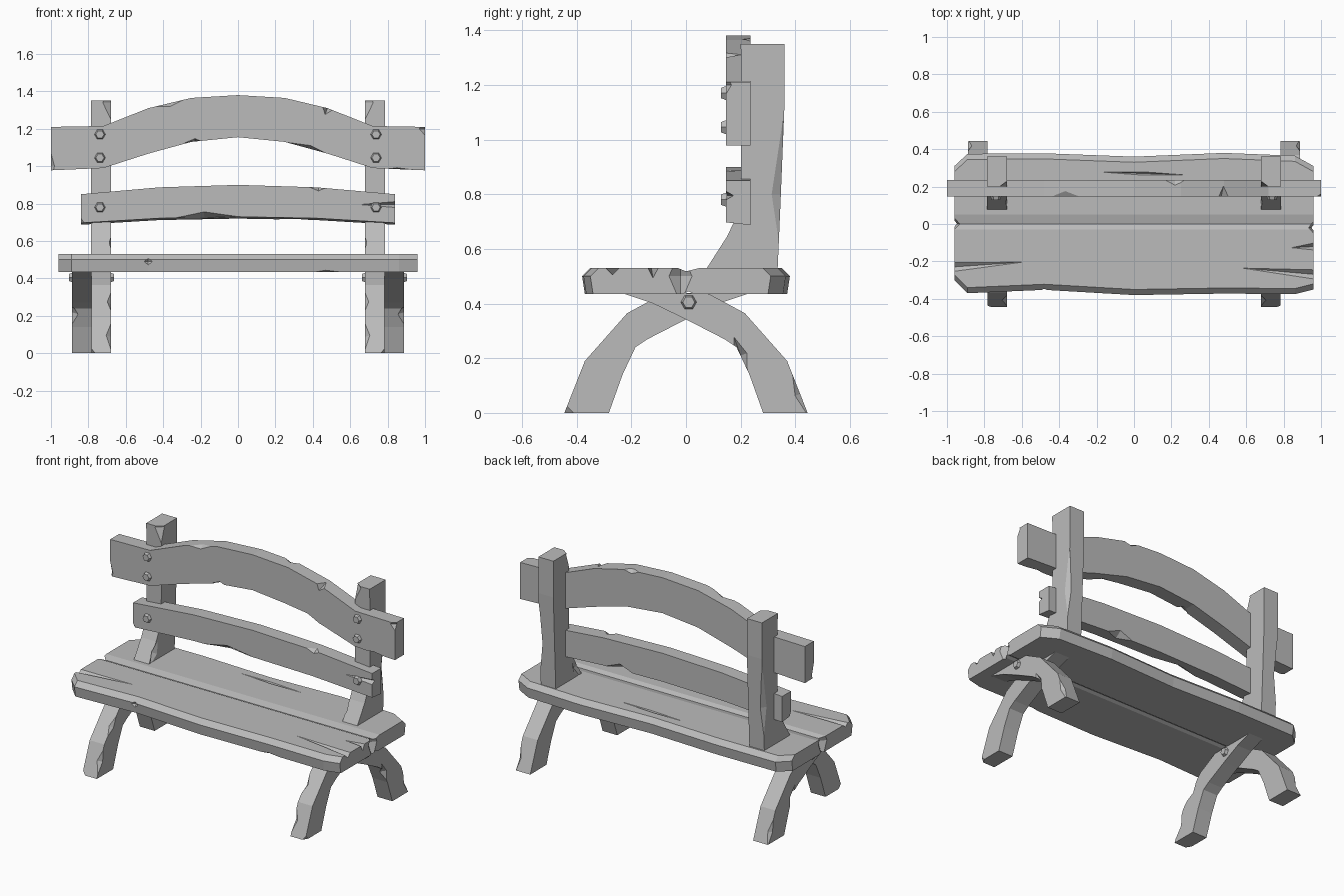
import bpy, bmesh
from math import radians
from mathutils import Matrix, Euler

if "Cube" in bpy.data.objects:
    bpy.data.objects.remove(bpy.data.objects["Cube"], do_unlink=True)

GREY = (0.5, 0.5, 0.5, 1)
mat = bpy.data.materials.new("plain grey")
mat.use_nodes = True
mat.diffuse_color = GREY
mat.node_tree.nodes["Principled BSDF"].inputs["Base Color"].default_value = GREY


def add_object(name, bm):
    bmesh.ops.recalc_face_normals(bm, faces=bm.faces)
    mesh = bpy.data.meshes.new(name)
    bm.to_mesh(mesh)
    bm.free()
    mesh.materials.append(mat)
    obj = bpy.data.objects.new(name, mesh)
    bpy.context.collection.objects.link(obj)
    return obj


def loft(name, rings):
    """Skin a row of matching point rings and cap both ends."""
    bm = bmesh.new()
    rows = [[bm.verts.new(p) for p in ring] for ring in rings]
    n = len(rows[0])
    for a, b in zip(rows, rows[1:]):
        for i in range(n):
            j = (i + 1) % n
            bm.faces.new((a[i], a[j], b[j], b[i]))
    bm.faces.new(rows[0])
    bm.faces.new(rows[-1])
    return add_object(name, bm)


def side_prism(name, profile, x0, x1):
    return loft(name, [[(x, y, z) for y, z in profile] for x in (x0, x1)])


def chip(obj, chips):
    """Knock wedge-shaped chips out of a part: (location, size, tilt in degrees)."""
    bm = bmesh.new()
    for loc, size, tilt in chips:
        rot = Euler([radians(a) for a in tilt])
        bmesh.ops.create_uvsphere(bm, u_segments=4, v_segments=2, radius=1,
                                  matrix=Matrix.LocRotScale(loc, rot, size))
    cutter = add_object("chip_cutter", bm)
    cutter.hide_render = True
    mod = obj.modifiers.new("chips", "BOOLEAN")
    mod.operation, mod.solver, mod.object = "DIFFERENCE", "EXACT", cutter
    mod.use_self = True
    bpy.context.view_layer.objects.active = obj
    bpy.ops.object.modifier_apply(modifier=mod.name)
    bpy.data.objects.remove(cutter, do_unlink=True)


def bolt(name, loc, tilt, depth):
    """Tapered hexagonal bolt head."""
    bm = bmesh.new()
    rot = Euler([radians(a) for a in tilt])
    bmesh.ops.create_cone(bm, cap_ends=True, segments=6, radius1=0.031, radius2=0.022,
                          depth=depth, matrix=Matrix.LocRotScale(loc, rot, None))
    return add_object(name, bm)


# Seat: wavy plank pair with chamfered rims and a shallow joint
seat_stations = [(-0.96, -0.30, 0.31), (-0.89, -0.37, 0.375), (-0.48, -0.352, 0.378),
                 (0, -0.38, 0.36), (0.48, -0.372, 0.38), (0.86, -0.375, 0.365),
                 (0.96, -0.35, 0.31)]
seat = loft("seat", [[(x, f + 0.01, 0.435), (x, f, 0.5), (x, f + 0.03, 0.53),
                      (x, -0.03, 0.53), (x, 0.0, 0.518), (x, 0.05, 0.53),
                      (x, b - 0.03, 0.53), (x, b, 0.5), (x, b - 0.01, 0.435),
                      (x, 0.03, 0.435), (x, 0.01, 0.445), (x, -0.01, 0.435)]
                     for x, f, b in seat_stations])
chip(seat, [((-0.48, -0.37, 0.49), (0.045, 0.035, 0.05), (0, 0, 0)),
            ((0.47, -0.385, 0.43), (0.22, 0.04, 0.03), (0, 0, 2)),
            ((-0.97, -0.23, 0.535), (0.47, 0.03, 0.025), (0, 0, 4)),
            ((0.97, -0.27, 0.535), (0.47, 0.03, 0.03), (0, 0, -5)),
            ((0.97, -0.12, 0.54), (0.16, 0.025, 0.05), (0, 0, 3)),
            ((0.05, 0.27, 0.535), (0.3, 0.012, 0.02), (0, 0, -2)),
            ((-0.975, 0.0, 0.5), (0.05, 0.06, 0.14), (0, 0, 0)),
            ((0.975, -0.02, 0.5), (0.05, 0.06, 0.14), (0, 0, 0))])

# Back rails: arched boards given as (x, bottom, top)
Y_FRONT, Y_BACK = 0.146, 0.236


def rail(name, half, lift):
    stations = [(-x, lo, hi) for x, lo, hi in reversed(half) if x] + half
    return loft(name, [[(x, Y_FRONT, lo + lift), (x, Y_FRONT, hi),
                        (x, Y_BACK, hi), (x, Y_BACK, lo)] for x, lo, hi in stations])


top_rail = rail("top_rail", [(0, 1.155, 1.38), (0.25, 1.13, 1.365), (0.48, 1.067, 1.31),
                             (0.72, 0.99, 1.215), (1, 0.978, 1.21)], 0)
chip(top_rail, [((-0.23, 0.14, 1.125), (0.06, 0.06, 0.025), (0, 0, 0)),
                ((0.38, 0.14, 1.09), (0.15, 0.045, 0.025), (0, 17, 0)),
                ((0.48, 0.14, 1.315), (0.035, 0.07, 0.045), (0, 20, 0)),
                ((-0.37, 0.14, 1.345), (0.13, 0.05, 0.03), (0, -13, 0)),
                ((0.85, 0.14, 0.975), (0.15, 0.04, 0.02), (0, 0, 0)),
                ((1.005, 0.14, 1.2), (0.045, 0.03, 0.05), (0, 0, 0)),
                ((-1.005, 0.14, 1.0), (0.03, 0.03, 0.11), (0, 0, 0)),
                ((0.22, 0.24, 1.375), (0.09, 0.045, 0.03), (0, 5, 0))])

low_rail = rail("lower_rail", [(0, 0.72, 0.9), (0.42, 0.712, 0.887), (0.84, 0.687, 0.85)], 0.01)
chip(low_rail, [((-0.18, 0.14, 0.725), (0.2, 0.05, 0.035), (0, -2, 0)),
                ((0.43, 0.14, 0.89), (0.06, 0.05, 0.025), (0, 0, 0)),
                ((0.85, 0.14, 0.795), (0.24, 0.035, 0.02), (0, 0, 0)),
                ((-0.85, 0.14, 0.69), (0.04, 0.03, 0.06), (0, 0, 0)),
                ((0.3, 0.24, 0.715), (0.1, 0.05, 0.04), (0, 0, 0))])

# Profiles in the side plane (y, z)
post_profile = [(0.07, 0.52), (0.15, 0.645), (0.2, 0.75), (0.203, 1.15), (0.2, 1.35),
                (0.36, 1.35), (0.36, 1.12), (0.345, 0.75), (0.335, 0.52)]
leg_profile = [(0.445, 0), (0.37, 0.19), (0.215, 0.365), (0.09, 0.432), (0.07, 0.437),
               (-0.24, 0.44), (-0.12, 0.40), (0.0, 0.342), (0.14, 0.27), (0.185, 0.24),
               (0.232, 0.14), (0.282, 0)]
front_profile = [(-y, z) for y, z in leg_profile]

for side, s in (("left", 1), ("right", -1)):
    # Back post with worn corners
    post = side_prism(side + "_back_post", post_profile, s * 0.68, s * 0.785)
    chip(post, [((s * 0.79, 0.355, 0.8), (0.03, 0.05, 0.33), (0, 0, 0)),
                ((s * 0.675, 0.195, 1.34), (0.055, 0.04, 0.12), (0, 0, 0)),
                ((s * 0.675, 0.13, 0.58), (0.025, 0.04, 0.09), (-30, 0, 0))])

    # Crossed curved legs: rear foot outside, front foot inside
    rear = side_prism(side + "_rear_leg", leg_profile, s * 0.783, s * 0.887)
    chip(rear, [((s * 0.895, 0.2, 0.21), (0.04, 0.03, 0.09), (20, 0, 0)),
                ((s * 0.895, 0.42, 0.07), (0.03, 0.03, 0.13), (20, 0, 0))])
    front = side_prism(side + "_front_leg", front_profile, s * 0.68, s * 0.783)
    chip(front, [((s * 0.675, -0.42, 0.1), (0.045, 0.04, 0.13), (-20, 0, 0)),
                 ((s * 0.675, -0.3, 0.28), (0.03, 0.035, 0.1), (-42, 0, 0)),
                 ((s * 0.79, -0.17, 0.21), (0.04, 0.03, 0.09), (-30, 0, 0)),
                 ((s * 0.79, -0.45, 0.0), (0.03, 0.05, 0.05), (0, 0, 0))])

    # Bolts through the legs and on the rail faces
    bolt(side + "_leg_bolt_outer", (s * 0.893, 0.01, 0.405), (0, s * 90, 0), 0.022)
    bolt(side + "_leg_bolt_inner", (s * 0.674, 0.01, 0.405), (0, -s * 90, 0), 0.022)
    for i, z in enumerate((1.17, 1.045, 0.78)):
        bolt(f"{side}_rail_bolt_{i + 1}", (s * 0.738, 0.139, z), (90, 30, 0), 0.022)
